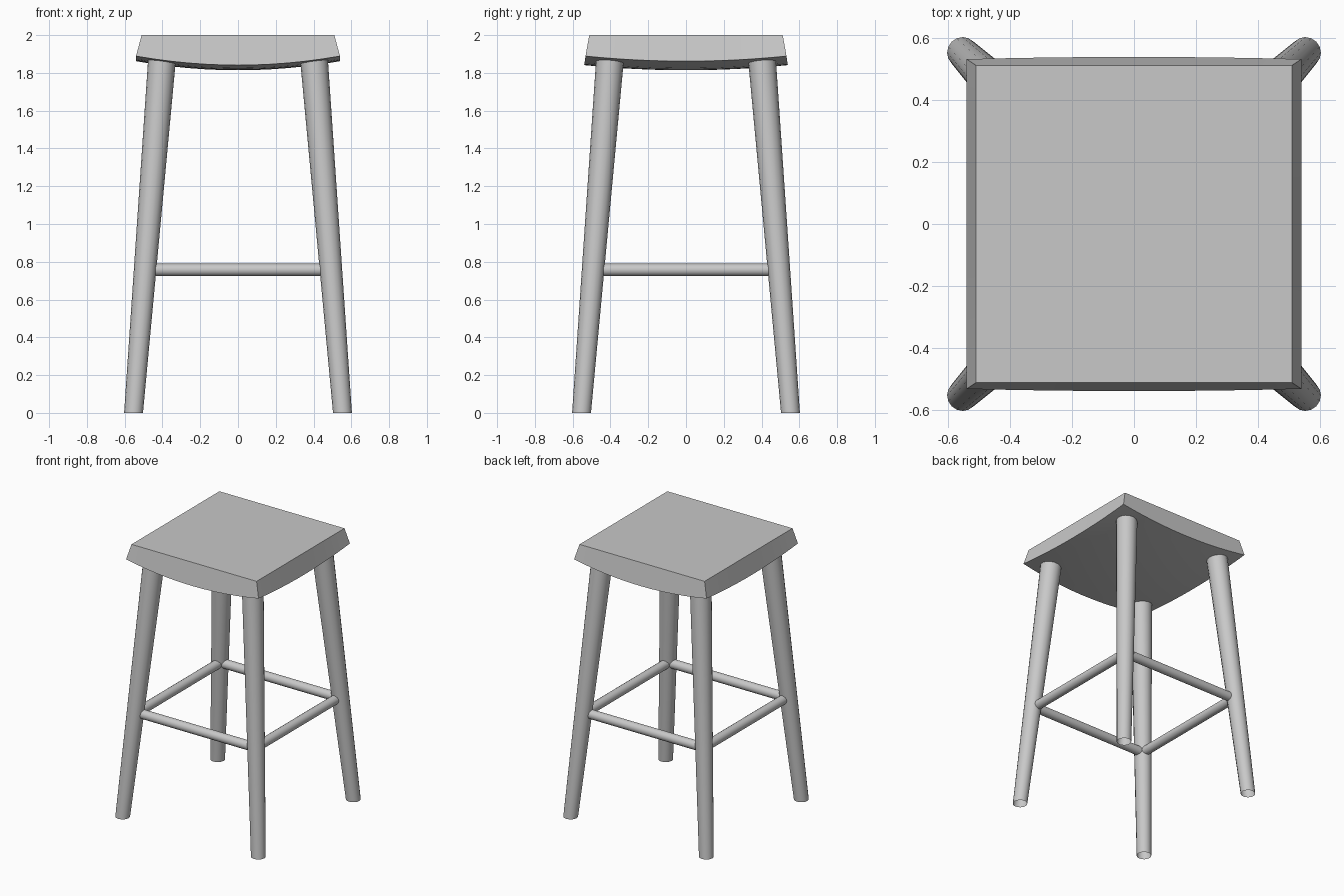
import bpy, bmesh, math
from mathutils import Vector

if "Cube" in bpy.data.objects:
    bpy.data.objects.remove(bpy.data.objects["Cube"], do_unlink=True)

GREY = (0.58, 0.58, 0.58, 1)
grey = bpy.data.materials.new("light_grey")
grey.use_nodes = True
grey.diffuse_color = GREY
grey.node_tree.nodes["Principled BSDF"].inputs["Base Color"].default_value = GREY


def finish(name, bm):
    """Turn a bmesh into a smooth shaded object with sharp corners."""
    mesh = bpy.data.meshes.new(name)
    bm.to_mesh(mesh)
    bm.free()
    mesh.materials.append(grey)
    obj = bpy.data.objects.new(name, mesh)
    bpy.context.collection.objects.link(obj)
    bpy.ops.object.select_all(action="DESELECT")
    obj.select_set(True)
    bpy.context.view_layer.objects.active = obj
    bpy.ops.object.shade_smooth_by_angle(angle=math.radians(35))
    return obj


def rod(name, start, end, r_start, r_end, sides=16, level_ends=False):
    """Open round bar between two points, ends square or level with the floor."""
    start, end = Vector(start), Vector(end)
    axis = end - start
    turn = Vector((0, 0, 1)).rotation_difference(axis)
    bm = bmesh.new()
    rings = []
    for centre, radius in ((start, r_start), (end, r_end)):
        ring = []
        for i in range(sides):
            a = math.tau * i / sides
            offset = Vector((math.cos(a), math.sin(a), 0)) * radius
            if not level_ends:
                offset = turn @ offset
            ring.append(bm.verts.new(centre + offset))
        rings.append(ring)
    for i in range(sides):
        j = (i + 1) % sides
        bm.faces.new((rings[0][i], rings[0][j], rings[1][j], rings[1][i]))
    return finish(name, bm)


# Seat: domed underside, outward sloping walls, flat top
bm = bmesh.new()
bmesh.ops.create_grid(bm, x_segments=12, y_segments=12, size=1)
rim = [e for e in bm.edges if e.is_boundary]
walls = bmesh.ops.extrude_edge_only(bm, edges=rim)["geom"]
top = {g for g in walls if isinstance(g, bmesh.types.BMVert)}
for v in bm.verts:
    u, w = v.co.x, v.co.y
    if v in top:
        v.co = (0.51 * u, 0.512 * w, 2)
    else:
        sag = 0.048 * (1 - u * u) + 0.027 * (1 - w * w)
        v.co = (0.54 * u, w * (0.532 + 0.007 * (1 - u * u)), 1.889 - sag)
bmesh.ops.contextual_create(bm, geom=[g for g in walls if isinstance(g, bmesh.types.BMEdge)
                                      and all(v in top for v in g.verts)])
bmesh.ops.recalc_face_normals(bm, faces=bm.faces)
finish("seat", bm)

# Splayed tapering legs
for sx, side in ((1, "left"), (-1, "right")):
    for sy, end in ((-1, "front"), (1, "back")):
        rod(f"{end}_{side}_leg", (0.553 * sx, 0.553 * sy, 0),
            (0.4 * sx, 0.4 * sy, 1.9), 0.05, 0.074, level_ends=True)

# Stretchers between the legs
D, Z, R = 0.483, 0.757, 0.033
for s, names in ((-1, ("front", "right")), (1, ("back", "left"))):
    rod(names[0] + "_stretcher", (-D, s * D, Z), (D, s * D, Z), R, R)
    rod(names[1] + "_stretcher", (s * D, -D, Z), (s * D, D, Z), R, R)
